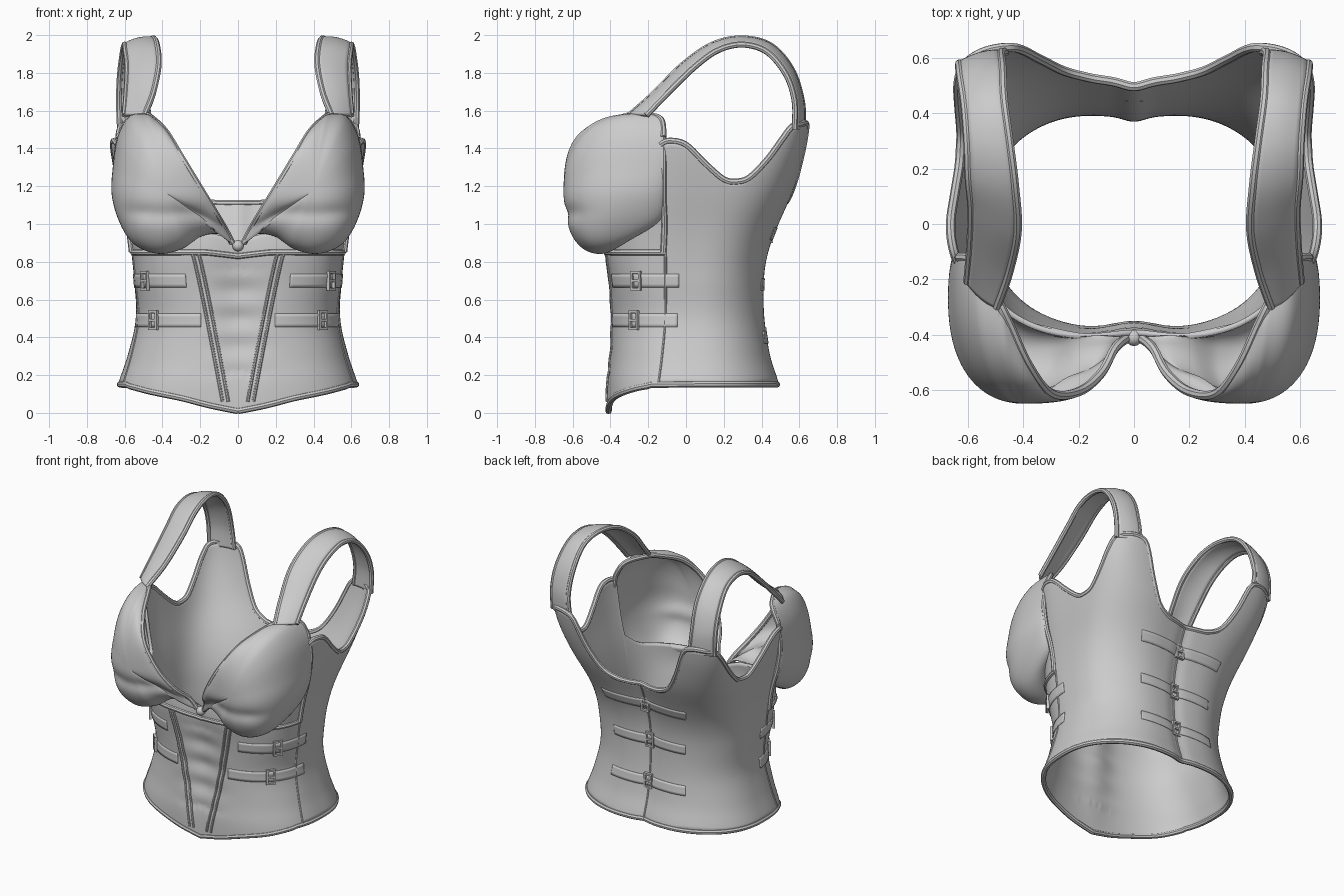
import bpy, bmesh, math
from mathutils import Vector, Matrix

cube = bpy.data.objects.get("Cube")
if cube:
    bpy.data.objects.remove(cube, do_unlink=True)

grey = bpy.data.materials.new("light grey")
grey.use_nodes = True
grey.diffuse_color = (0.6, 0.6, 0.6, 1)
grey.node_tree.nodes["Principled BSDF"].inputs["Base Color"].default_value = grey.diffuse_color


def spline(pts, n=8):
    """Smooth open path through points of any dimension."""
    out = []
    for i in range(len(pts) - 1):
        p0, p1 = pts[max(i - 1, 0)], pts[i]
        p2, p3 = pts[i + 1], pts[min(i + 2, len(pts) - 1)]
        for k in range(n):
            t = k / n
            out.append(tuple(b + 0.5 * t * (c - a + t * (2*a - 5*b + 4*c - d + t * (3*b - 3*c + d - a)))
                             for a, b, c, d in zip(p0, p1, p2, p3)))
    return out + [tuple(pts[-1])]


def lookup(table, key):
    """Linear reading of a table sorted by its first column."""
    key = min(max(key, table[0][0]), table[-1][0])
    for a, b in zip(table, table[1:]):
        if key <= b[0]:
            f = (key - a[0]) / max(b[0] - a[0], 1e-6)
            return [u + (v - u) * f for u, v in zip(a, b)][1:]


def finish(name, me, mirror=True, thick=0):
    me.materials.clear()
    me.materials.append(grey)
    me.shade_smooth()
    me.set_sharp_from_angle(angle=math.radians(40))
    ob = bpy.data.objects.new(name, me)
    bpy.context.collection.objects.link(ob)
    if mirror:
        ob.modifiers.new("mirror", 'MIRROR').merge_threshold = 0.002
    if thick:
        s = ob.modifiers.new("thickness", 'SOLIDIFY')
        s.thickness, s.offset = thick, 0


def grid(name, rows, closed=False, thick=0.02):
    bm = bmesh.new()
    vs = [[bm.verts.new(p) for p in row] for row in rows]
    n = len(rows[0])
    for r, s in zip(vs, vs[1:]):
        for j in range(n if closed else n - 1):
            k = (j + 1) % n
            bm.faces.new((r[j], r[k], s[k], s[j]))
    bmesh.ops.remove_doubles(bm, verts=bm.verts, dist=0.0005)
    bmesh.ops.recalc_face_normals(bm, faces=bm.faces)
    me = bpy.data.meshes.new(name)
    bm.to_mesh(me)
    bm.free()
    finish(name, me, True, thick)


def pipe(name, pts, radius=0.016, mirror=True):
    cu = bpy.data.curves.new(name, 'CURVE')
    cu.dimensions = '3D'
    cu.bevel_depth, cu.bevel_resolution, cu.use_fill_caps = radius, 2, True
    sp = cu.splines.new('POLY')
    sp.points.add(len(pts) - 1)
    for p, co in zip(sp.points, pts):
        p.co = (*co, 1)
    tmp = bpy.data.objects.new(name + "_path", cu)
    me = bpy.data.meshes.new_from_object(tmp)
    bpy.data.objects.remove(tmp)
    finish(name, me, mirror)


# Body sections: height, half width, front y, back y, front and back squareness
BODY = spline([(0, .66, -.41, .52, 2.6, 2.3), (.15, .625, -.41, .505, 2.6, 2.3),
               (.3, .575, -.395, .46, 2.6, 2.3), (.5, .53, -.39, .43, 2.6, 2.3),
               (.7, .54, -.40, .425, 3, 2.4), (.85, .555, -.42, .445, 3, 2.6),
               (1, .58, -.405, .495, 3, 3), (1.2, .625, -.39, .575, 2.8, 4),
               (1.4, .66, -.4, .625, 2.6, 5.5), (1.55, .672, -.4, .65, 2.6, 6.5)], 6)
# Top and bottom edge heights by angle (-90 front, 0 side, 90 back)
TOP = (spline([(-90, .9), (-75, .945), (-60, .955), (-40, .96), (-28, .98), (-17.5, 1.06)])
       + spline([(-16, 1.42), (-12, 1.44), (-4.5, 1.42), (4.5, 1.32), (13.5, 1.235), (20, 1.225),
                 (25, 1.25), (31, 1.34), (36, 1.45), (39.5, 1.515), (44, 1.53), (49, 1.535),
                 (53, 1.515), (55, 1.45), (58, 1.3), (63, 1.17), (71, 1.12), (80, 1.11), (90, 1.11)]))
HEM = spline([(-90, .01), (-72, .04), (-55, .08), (-40, .11), (-25, .14), (-10, .15), (90, .15)])
MID = .05


def skin(t, z, off=0.0):
    a, front, back, nf, nb = lookup(BODY, z)
    c, s = math.cos(math.radians(t)), math.sin(math.radians(t))
    b, n = (back - MID, nb) if s > 0 else (MID - front, nf)
    r = (abs(c / a) ** n + abs(s / b) ** n) ** (-1 / n) + off
    x, y = r * c, MID + r * s
    if s > 0:  # hollow along the spine
        y -= s * (.03 * math.exp(-(x / .2) ** 2) + .015 * math.exp(-(x / .05) ** 2))
    else:  # shallow hollow and soft creases on the stomach
        y += .025 * min(1, z / .5) * math.exp(-(x / .11) ** 2)
        if .2 < z < .75:
            y += .006 * math.cos((z - .65) * 42) * math.exp(-(x / .14) ** 2)
    return Vector((x if abs(x) > 1e-5 else 0, y, z))


def front_angle(x, z):
    a, front, _, n, _ = lookup(BODY, z)
    return math.degrees(math.atan2(-(MID - front) * (1 - (x / a) ** n) ** (1 / n), x))


def span(a, b, n):
    return [a + (b - a) * i / n for i in range(n + 1)]


# Body shell and its edge piping
columns = []
for t in span(-90, 90, 180):
    lo, hi = lookup(HEM, t)[0], lookup(TOP, t)[0]
    columns.append([skin(t, z) for z in span(lo, hi, 44)])
grid("body_shell", columns)
pipe("hem_piping", [skin(t, lookup(HEM, t)[0]) for t in span(-90, 90, 90)], .017)
pipe("top_edge_piping", [skin(t, lookup(TOP, t)[0]) for t in span(-16, 90, 106)], .017)
pipe("underbust_piping", [skin(t, .85 - .02 * max(0, -t - 70) / 20, .008) for t in span(-90, -16, 50)])

# Seams
for k, (x0, x1) in enumerate([(.203, .05), (.235, .08)]):
    pts = []
    for f in span(0, 1, 24):
        z = .84 - .78 * f
        pts.append(skin(front_angle(x0 + (x1 - x0) * f ** .9, z), z, .01))
    pipe(f"front_seam_{k + 1}", pts, .009)
pipe("side_seam", [skin(-18 + 2 * f, .15 + .7 * f, .008) for f in span(0, 1, 24)], .008)
pipe("back_seam", [skin(90, z, .008) for z in span(.15, 1.1, 30)], .008, mirror=False)

# Cups: widest outline, then the rim that meets the body
NECK = [(.03, -.415, .90), (.07, -.45, .975), (.12, -.54, 1.06), (.20, -.605, 1.19),
        (.30, -.61, 1.355), (.38, -.51, 1.485), (.45, -.36, 1.555), (.49, -.28, 1.575)]
WIDE = NECK + [(.57, -.20, 1.565), (.63, -.18, 1.46), (.655, -.22, 1.30), (.66, -.28, 1.15),
               (.615, -.36, 1.0), (.54, -.42, .895), (.42, -.45, .85), (.30, -.45, .875),
               (.2, -.44, .94), (.1, -.43, .955), NECK[0]]
RIM = NECK + [(.57, -.14, 1.56), (.63, -.12, 1.46), (.645, -.12, 1.3), (.625, -.12, 1.15),
              (.57, -.14, 1.03), (.5, -.27, .96), (.40, -.35, .95), (.3, -.38, .95),
              (.2, -.40, .95), (.1, -.41, .95), NECK[0]]
wide, rim = spline(WIDE)[:-1], spline(RIM)[:-1]
apex = (.39, -.64, 1.17)
rings = []
for q in span(0, 90, 24):  # dome from the apex to the widest outline
    r = math.sin(math.radians(q))
    ring = []
    for x, y, z in wide:
        p = 1.25 + 1.05 * min(1, max(0, x - .03) / .25)  # flatter towards the centre
        h = max(0, 1 - r ** p) ** (1 / p)
        pz = apex[2] + (z - apex[2]) * r
        fold = .018 * math.exp(-((pz - 1.06) / .045) ** 2) * math.sin(math.pi * r)
        ring.append((apex[0] + (x - apex[0]) * r, y + (apex[1] - y) * h + fold, pz))
    rings.append(ring)
for q in span(0, 90, 8)[1:]:  # turn back under to the rim
    s, c = math.sin(math.radians(q)), 1 - math.cos(math.radians(q))
    rings.append([(a[0] + (b[0] - a[0]) * c, a[1] + (b[1] - a[1]) * s, a[2] + (b[2] - a[2]) * c)
                  for a, b in zip(wide, rim)])
grid("cup", rings, closed=True, thick=.016)
pipe("cup_neck_piping", spline(NECK + RIM[8:10]), .017)
pipe("cup_side_piping", spline(RIM[9:12] + [(.595, -.115, 1.04), (.575, -.115, .95), (.562, -.12, .85)]))

# Centre knot
bm = bmesh.new()
bmesh.ops.create_uvsphere(bm, u_segments=20, v_segments=12, radius=.03,
                          matrix=Matrix.Translation((0, -.41, .885)))
me = bpy.data.meshes.new("centre_knot")
bm.to_mesh(me)
bm.free()
finish("centre_knot", me, mirror=False)

# Shoulder straps, slightly arched across
inner = spline([(.495, -.30, 1.575), (.45, -.17, 1.69), (.42, -.02, 1.84), (.43, .14, 1.95), (.45, .3, 1.983),
                (.47, .45, 1.945), (.475, .56, 1.82), (.48, .615, 1.65), (.465, .62, 1.5)])
outer = spline([(.60, -.21, 1.575), (.59, -.09, 1.7), (.585, .05, 1.835), (.595, .17, 1.92), (.6, .3, 1.95),
                (.61, .43, 1.91), (.625, .53, 1.79), (.63, .575, 1.65), (.625, .575, 1.5)])
rows = []
for f in span(0, 1, 6):
    row = []
    for a, b in zip(inner, outer):
        p = Vector(a).lerp(Vector(b), f)
        row.append(p + Vector((0, p.y - .2, p.z - 1.5)).normalized() * .012 * math.sin(math.pi * f))
    rows.append(row)
grid("shoulder_strap", rows)
pipe("strap_inner_piping", inner)
pipe("strap_outer_piping", outer)


# Buckled belts
def belt(name, z, t0, t1, height):
    grid(name, [[skin(t, h, .011) for t in span(t0, t1, 36)]
                for h in span(z - height / 2, z + height / 2, 4)], thick=.008)


def buckle(name, t, z, mirror):
    p = skin(t, z, .02)
    along = (skin(t + 3, z) - skin(t - 3, z)).normalized()
    out = along.cross(Vector((0, 0, 1))).normalized()
    place = Matrix((along, out, (0, 0, 1))).transposed().to_4x4()
    place.translation = p
    bm = bmesh.new()
    bars = [(x, 0, .012, .1) for x in (-.025, .025)] + [(0, h, .06, .012) for h in (-.045, 0, .045)]
    for x, h, w, tall in bars:
        bmesh.ops.create_cube(bm, size=1, matrix=place @ Matrix.Translation((x, 0, h))
                              @ Matrix.Diagonal((w, .018, tall, 1)))
    me = bpy.data.meshes.new(name)
    bm.to_mesh(me)
    bm.free()
    finish(name, me, mirror)


for label, z, t0, t1, tb in [("upper", .70, -58, -9, -32.5), ("lower", .49, -66, -10, -36)]:
    belt(f"front_belt_{label}", z, t0, t1, .07)
    buckle(f"front_buckle_{label}", tb, z, True)
for label, z in [("upper", .95), ("middle", .68), ("lower", .40)]:
    belt(f"back_belt_{label}", z, 52, 90, .065)
    buckle(f"back_buckle_{label}", 90, z, False)
